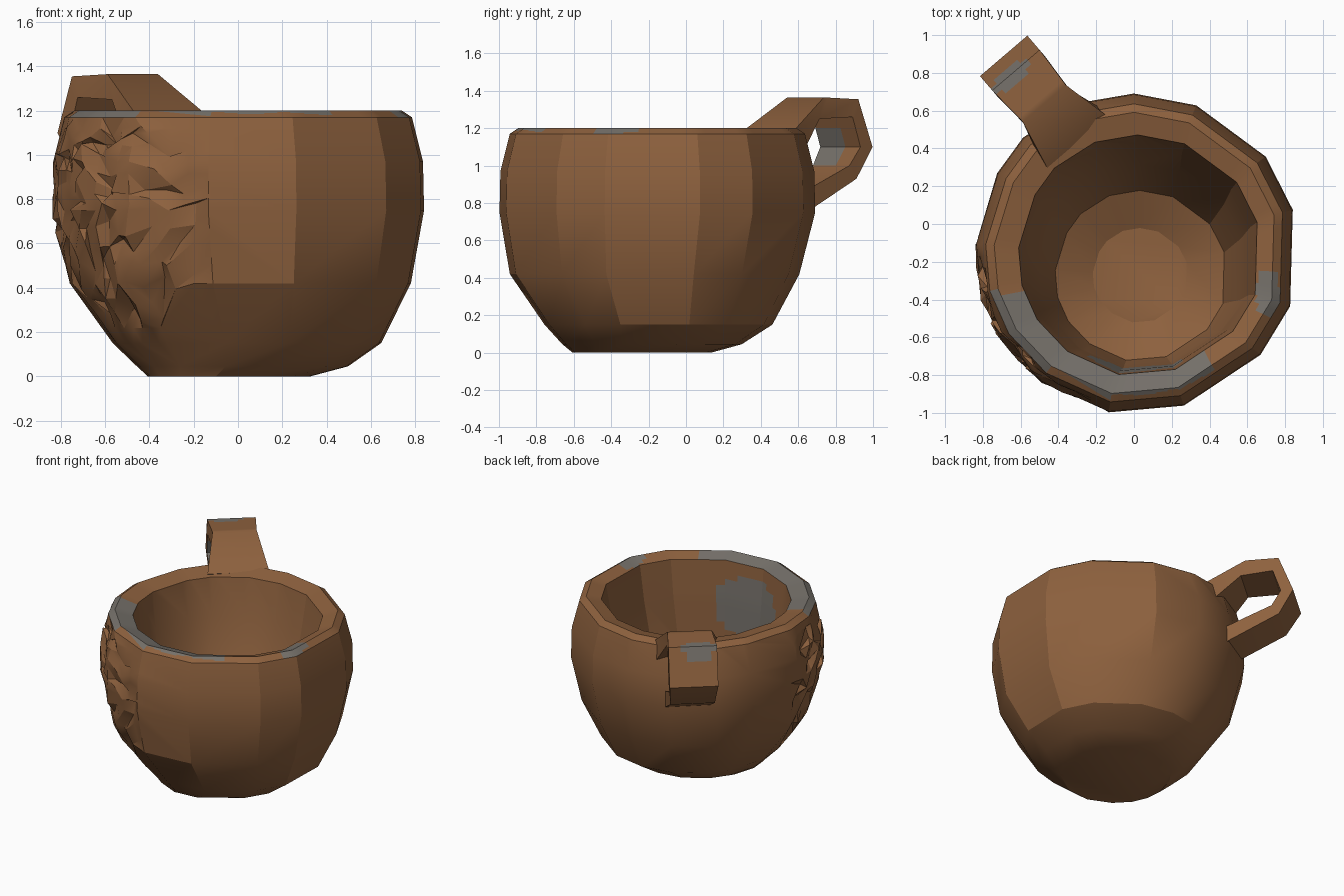
import bpy, bmesh, math, random
from mathutils import Vector

if "Cube" in bpy.data.objects:
    bpy.data.objects.remove(bpy.data.objects["Cube"])

random.seed(4)
CY = -0.15  # bowl axis


def material(name, col):
    m = bpy.data.materials.new(name)
    m.diffuse_color = (*col, 1)
    m.use_nodes = True
    m.node_tree.nodes["Principled BSDF"].inputs["Base Color"].default_value = m.diffuse_color
    return m


BROWN = material("clay brown", (0.27, 0.12, 0.048))
GREY = material("worn grey", (0.18, 0.165, 0.145))


def finish(name, bm, angle):
    bmesh.ops.recalc_face_normals(bm, faces=bm.faces[:])
    me = bpy.data.meshes.new(name)
    bm.to_mesh(me)
    bm.free()
    ob = bpy.data.objects.new(name, me)
    bpy.context.collection.objects.link(ob)
    me.materials.append(BROWN)
    me.materials.append(GREY)
    bpy.ops.object.select_all(action='DESELECT')
    ob.select_set(True)
    bpy.context.view_layer.objects.active = ob
    bpy.ops.object.shade_smooth_by_angle(angle=math.radians(angle))
    return ob


def split(bm, faces, cuts):
    edges = list({e for f in faces for e in f.edges})
    bmesh.ops.subdivide_edges(bm, edges=edges, cuts=cuts, use_grid_fill=True)


def polar(p):
    x, y = p.x, p.y - CY
    return math.degrees(math.atan2(y, x)) % 360, math.hypot(x, y)


# Bowl: uneven low-poly lathe, outer wall, rim and hollow inside
columns = [(15, 1.03), (36, 1.02), (67, 1), (90, .995), (111, 1), (134, 1), (150, .99), (177, .995),
           (195, 1), (213, 1), (234, 1), (261, 1.015), (288, 1.01), (321, 1.02), (341, 1.035)]
# radius, height, centre x, centre y of each ring
profile = [(.37, 0, -.04, -.235), (.48, .045, .02, -.18), (.61, .15, .04, -.145), (.775, .42, .01, -.165),
           (.845, .75, 0, CY), (.84, .97, 0, CY), (.79, 1.17, 0, CY), (.745, 1.2, 0, CY),
           (.635, 1.17, .02, -.16), (.60, .9, .02, -.175), (.54, .55, .03, -.22),
           (.45, .25, .03, -.27), (.25, .16, .03, -.27)]
bm = bmesh.new()
rings = []
for r, z, cx, cy in profile:
    rings.append([bm.verts.new((cx + r * s * math.cos(math.radians(a)),
                                cy + r * s * math.sin(math.radians(a)), z)) for a, s in columns])
n = len(columns)
rows = []
for lo, hi in zip(rings, rings[1:]):
    rows.append([bm.faces.new((lo[k], lo[(k + 1) % n], hi[(k + 1) % n], hi[k])) for k in range(n)])
bm.faces.new(rings[0][::-1])
bm.faces.new(rings[-1])


# Distance from the middle of the chipped area (1 = its border)
def chip(p):
    a, r = polar(p)
    if r < .62 + .1 * p.z or p.z > 1.16:
        return 9
    return math.hypot((a - 217) / 43, (p.z - .7) / .47)


# Finer faces where the wall is chipped and where grey wear shows
split(bm, [f for row in rows[2:6] for f in row if chip(f.calc_center_median()) < 1.1], 3)
bmesh.ops.triangulate(bm, faces=[f for f in bm.faces if chip(f.calc_center_median()) < 1.05])
split(bm, [f for f in bm.faces if f.calc_center_median().z > 1.18
           or (polar(f.calc_center_median())[1] < .65 and .5 < f.calc_center_median().z < 1.1
               and 230 < polar(f.calc_center_median())[0] < 310)], 5)

# Jagged chips
for v in bm.verts:
    if chip(v.co) < 1 and random.random() < .8:
        out = Vector((v.co.x, v.co.y - CY, 0)).normalized()
        side = Vector((-out.y, out.x, 0))
        v.co += (out * random.uniform(-.04, .01) + side * random.uniform(-.04, .04)
                 + Vector((0, 0, random.uniform(-.04, .04))))


def worn(p):
    a, r = polar(p)
    if p.z > 1.165:
        if math.hypot((p.x - .71) / .07, (p.y + .38) / .13) < 1:
            return True
        return 198 < a < 307 and (r < .755 or a < 235)
    return r < .67 and math.hypot((a - 270) / 25, (p.z - .85) / .24) < 1


for f in bm.faces:
    f.material_index = int(worn(f.calc_center_median()))
finish("cup_bowl", bm, 24)

# Handle: flat strap swept round a loop; (outer t, z, inner t, z, half width)
end = Vector((-.69, .89, 0))
back = Vector((.65, -.76, 0))
wide = Vector((.76, .65, 0))
stations = [(.60, 1.18, .54, 1.05, .21), (.33, 1.365, .36, 1.25, .15), (.10, 1.355, .14, 1.26, .165),
            (0, 1.10, .085, 1.10, .165), (.10, .93, .15, 1.0, .15), (.47, .74, .47, .86, .15)]
bm = bmesh.new()
loops = []
for ot, oz, it, iz, w in stations:
    loops.append([bm.verts.new(end + back * t + wide * s * w + Vector((0, 0, z)))
                  for t, z, s in ((ot, oz, -1), (ot, oz, 1), (it, iz, 1), (it, iz, -1))])
sides = []
for a, b in zip(loops, loops[1:]):
    sides.append([bm.faces.new((a[k], a[(k + 1) % 4], b[(k + 1) % 4], b[k])) for k in range(4)])
bm.faces.new(loops[0])
bm.faces.new(loops[-1][::-1])
split(bm, [sides[1][0], sides[2][0], sides[2][2], sides[3][2]], 7)
bmesh.ops.recalc_face_normals(bm, faces=bm.faces[:])
for f in bm.faces:
    p = f.calc_center_median()
    d = Vector((p.x + .65, p.y - .78, 0))
    top = p.z > 1.27 and math.hypot(d.dot(wide) / .11, d.dot(back) / .05) < 1
    inside = f.normal.dot(back) > .5 and 1.0 < p.z < 1.2 and (p - end).dot(wide) < .04
    f.material_index = int(top or inside)
finish("cup_handle", bm, 40)
